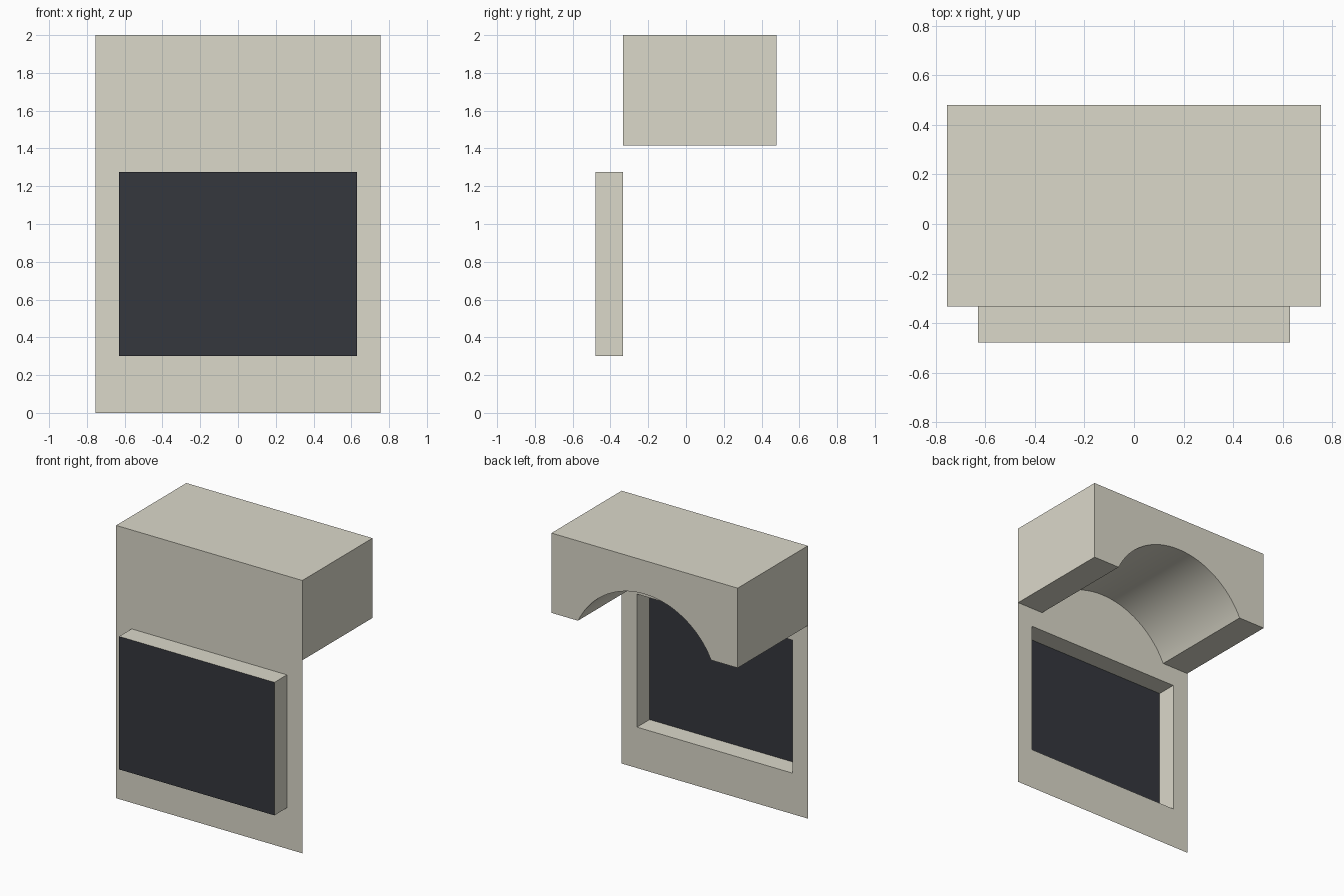
import bpy, bmesh, math

if "Cube" in bpy.data.objects:
    bpy.data.objects.remove(bpy.data.objects["Cube"])

W, H = 0.755, 2.0              # half width and height of the cabinet
FRONT, BACK = -0.333, 0.48     # panel plane and hood back
SCREEN_Y = -0.478
SW, S0, S1 = 0.63, 0.30, 1.275  # screen half width, bottom, top
HOOD_Z = 1.415
ARCH_W, ARCH_H, STEPS = 0.54, 0.34, 32


def material(name, color):
    m = bpy.data.materials.new(name)
    m.diffuse_color = (*color, 1)
    m.use_nodes = True
    m.node_tree.nodes["Principled BSDF"].inputs["Base Color"].default_value = m.diffuse_color
    return m


def finish(name, bm, mat):
    mesh = bpy.data.meshes.new(name)
    bm.to_mesh(mesh)
    bm.free()
    mesh.materials.append(mat)
    ob = bpy.data.objects.new(name, mesh)
    bpy.context.collection.objects.link(ob)
    return ob


def ring(bm, outline, y):
    return [bm.verts.new((x, y, z)) for x, z in outline]


def bridge(bm, a, b):
    n = len(a)
    return [bm.faces.new((a[i], a[(i + 1) % n], b[(i + 1) % n], b[i])) for i in range(n)]


def rect(w, z0, z1):
    return [(-w, z0), (w, z0), (w, z1), (-w, z1)]


cream = material("cream", (0.71, 0.69, 0.59))
dark = material("dark_glass", (0.035, 0.038, 0.048))

# Front panel: thin sheet with an opening, plus the walls of the screen box
bm = bmesh.new()
outer = ring(bm, rect(W, 0, H), FRONT)
hole = ring(bm, rect(SW, S0, S1), FRONT)
bridge(bm, outer, hole)
bridge(bm, hole, ring(bm, rect(SW, S0, S1), SCREEN_Y))
finish("front_panel", bm, cream)

# Screen
bm = bmesh.new()
bm.faces.new(ring(bm, rect(SW, S0, S1), SCREEN_Y))
finish("screen", bm, dark)

# Hood: block with an arched channel underneath, front closed by the panel
radius = (ARCH_W ** 2 + ARCH_H ** 2) / (2 * ARCH_H)
centre = HOOD_Z + ARCH_H - radius
half = math.asin(ARCH_W / radius)
arch = []
for i in range(STEPS + 1):
    a = -half + 2 * half * i / STEPS
    arch.append((radius * math.sin(a), centre + radius * math.cos(a)))
outline = [(-W, HOOD_Z)] + arch + [(W, HOOD_Z), (W, H), (-W, H)]
bm = bmesh.new()
front, back = ring(bm, outline, FRONT), ring(bm, outline, BACK)
bridge(bm, front, back)
bm.faces.new(list(reversed(back)))
bmesh.ops.recalc_face_normals(bm, faces=bm.faces[:])
hood = finish("hood", bm, cream)
bpy.context.view_layer.objects.active = hood
hood.select_set(True)
bpy.ops.object.shade_smooth_by_angle(angle=math.radians(30))
